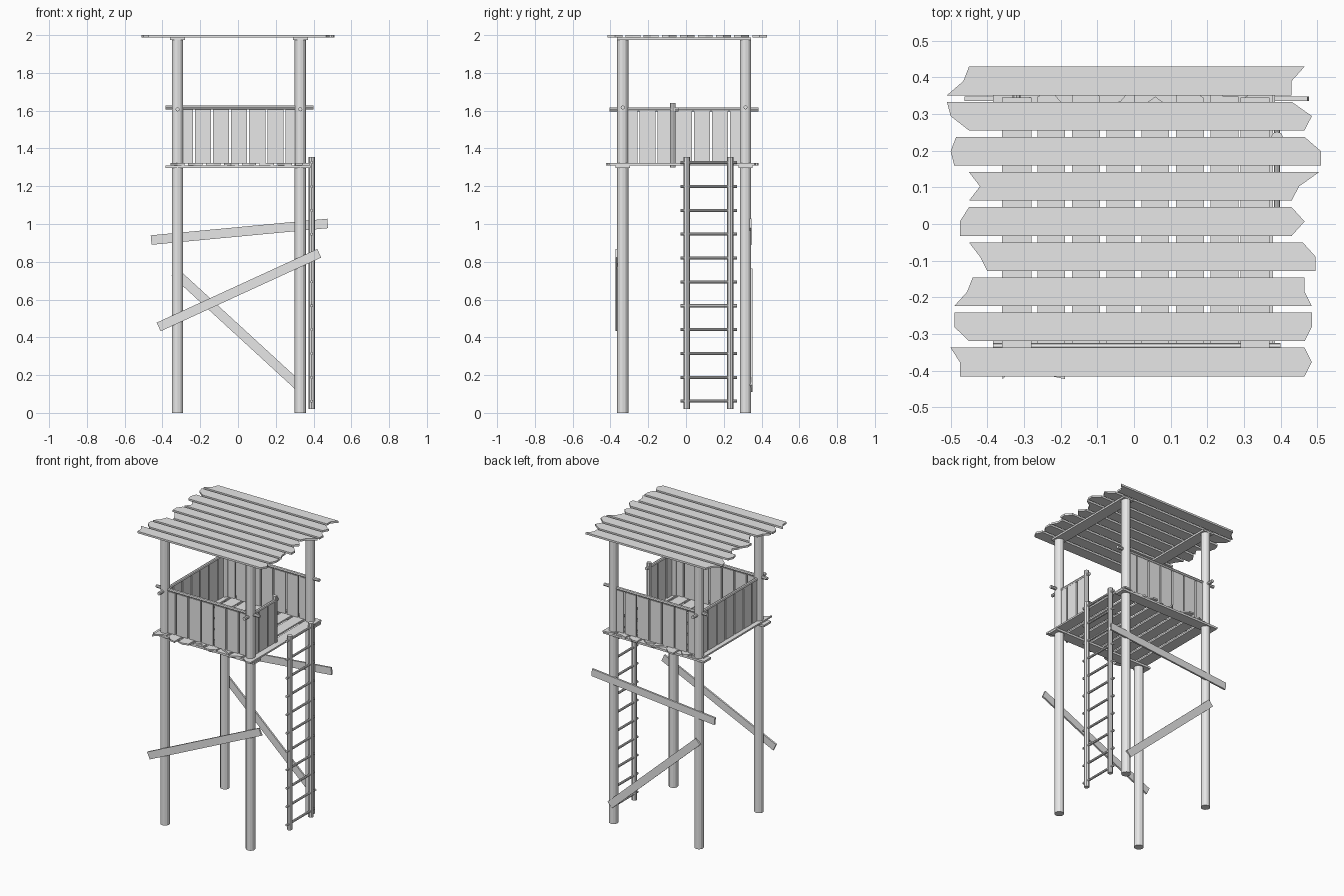
import bpy, bmesh, math
from mathutils import Vector

if "Cube" in bpy.data.objects:
    bpy.data.objects.remove(bpy.data.objects["Cube"])

wood = bpy.data.materials.new("grey_wood")
wood.use_nodes = True
tone = (0.8, 0.8, 0.8, 1)
wood.diffuse_color = tone
wood.node_tree.nodes["Principled BSDF"].inputs["Base Color"].default_value = tone


def finish(name, bm):
    bmesh.ops.recalc_face_normals(bm, faces=bm.faces)
    mesh = bpy.data.meshes.new(name)
    bm.to_mesh(mesh)
    bm.free()
    mesh.materials.append(wood)
    obj = bpy.data.objects.new(name, mesh)
    bpy.context.collection.objects.link(obj)
    return obj


def box(name, centre, size, tilt=0):
    bm = bmesh.new()
    bmesh.ops.create_cube(bm, size=1)
    bmesh.ops.scale(bm, vec=size, verts=bm.verts)
    obj = finish(name, bm)
    obj.location = centre
    obj.rotation_euler.y = tilt
    return obj


def pole(name, start, end, radius, sides=12):
    start, end = Vector(start), Vector(end)
    axis = end - start
    bm = bmesh.new()
    bmesh.ops.create_cone(bm, cap_ends=True, segments=sides, radius1=radius,
                          radius2=radius, depth=axis.length)
    obj = finish(name, bm)
    obj.location = (start + end) / 2
    obj.rotation_euler = axis.to_track_quat("Z", "Y").to_euler()
    return obj


def rough_plank(name, left, right, across, width, bottom, thick, place):
    """Board with broken ends; place maps (along, across) to x, y."""
    half = width / 2
    steps = (half, 0, -half)
    outline = [(x, across + s) for x, s in zip(left, steps)]
    outline += [(x, across + s) for x, s in zip(reversed(right), reversed(steps))]
    bm = bmesh.new()
    face = bm.faces.new([bm.verts.new((*place(a, b), bottom)) for a, b in outline])
    ext = bmesh.ops.extrude_face_region(bm, geom=[face])
    top = [v for v in ext["geom"] if isinstance(v, bmesh.types.BMVert)]
    bmesh.ops.translate(bm, vec=(0, 0, thick), verts=top)
    return finish(name, bm)


def brace(name, x1, z1, x2, z2, y):
    length = math.hypot(x2 - x1, z2 - z1)
    box(name, ((x1 + x2) / 2, y, (z1 + z2) / 2), (length, 0.012, 0.05),
        -math.atan2(z2 - z1, x2 - x1))


LEFT, RIGHT, FRONT, BACK = 0.33, -0.32, -0.335, 0.315

# Broken plank ends: back edge, middle and front edge at each end
ENDS = [
    ((-.45, -.465, -.51), (.465, .43, .43)),
    ((-.51, -.5, -.45), (.43, .485, .465)),
    ((-.485, -.5, -.49), (.465, .51, .51)),
    ((-.45, -.42, -.45), (.505, .45, .43)),
    ((-.45, -.475, -.475), (.43, .465, .43)),
    ((-.45, -.42, -.4), (.46, .495, .495)),
    ((-.44, -.455, -.49), (.465, .465, .485)),
    ((-.49, -.49, -.45), (.485, .485, .465)),
    ((-.5, -.475, -.475), (.465, .485, .465)),
]

# Legs, with the roof beams resting on them
for x, side in ((LEFT, "left"), (RIGHT, "right")):
    for y, end in ((FRONT, "front"), (BACK, "back")):
        pole(f"{end}_{side}_leg", (x, y, 0), (x, y, 1.98), 0.03)
    box(f"{side}_roof_beam", (x, -0.01, 1.981), (0.08, 0.71, 0.012))

# Roof planks
for i, (left, right) in enumerate(ENDS):
    rough_plank(f"roof_plank_{i}", left, right, 0.39 - 0.0958 * i, 0.078,
                1.987, 0.013, lambda a, b: (a, b))

# Floor beams and planks
for y, end in ((FRONT, "front"), (BACK, "back")):
    box(f"{end}_floor_beam", (0, y, 1.304), (0.77, 0.075, 0.014))
for i, (left, right) in enumerate(ENDS[:8]):
    shrink = lambda points: [p * 0.79 - 0.02 for p in points]
    rough_plank(f"floor_plank_{i}", shrink(left), shrink(right),
                -0.32 + 0.0945 * i, 0.076, 1.311, 0.011, lambda a, b: (b, a))

# Round hand rails
for y, end in ((FRONT, "front"), (BACK, "back")):
    pole(f"{end}_rail", (-0.385, y, 1.617), (0.4, y, 1.617), 0.011, 8)
for x, side, stop in ((RIGHT, "right", 0.385), (LEFT, "left", -0.04)):
    pole(f"{side}_rail", (x, -0.405, 1.607), (x, stop, 1.607), 0.011, 8)
pole("gate_post", (LEFT, -0.07, 1.3), (LEFT, -0.07, 1.64), 0.015, 8)

# Wall boards below the rails; the ladder side is only half closed
for i in range(7):
    x, y = -0.282 + 0.096 * i, -0.3 + 0.096 * i
    box(f"front_wall_board_{i}", (x, FRONT, 1.463), (0.085, 0.014, 0.287))
    box(f"back_wall_board_{i}", (x, BACK, 1.463), (0.085, 0.014, 0.287))
    box(f"right_wall_board_{i}", (RIGHT, y, 1.46), (0.014, 0.085, 0.28))
    if i < 3:
        box(f"left_wall_board_{i}", (LEFT, y, 1.46), (0.014, 0.085, 0.28))

# Ladder
for y, end in ((0.005, "front"), (0.235, "back")):
    pole(f"ladder_{end}_side", (0.39, y, 0.02), (0.39, y, 1.355), 0.017, 8)
for i in range(11):
    z = 0.062 + 0.1263 * i
    pole(f"ladder_rung_{i}", (0.39, -0.03, z), (0.39, 0.27, z), 0.008, 8)

# Diagonal braces nailed to the legs
brace("front_brace", -0.42, 0.455, 0.43, 0.845, -0.368)
brace("upper_back_brace", -0.46, 0.915, 0.475, 1.003, 0.341)
brace("lower_back_brace", -0.335, 0.745, 0.335, 0.13, 0.345)
